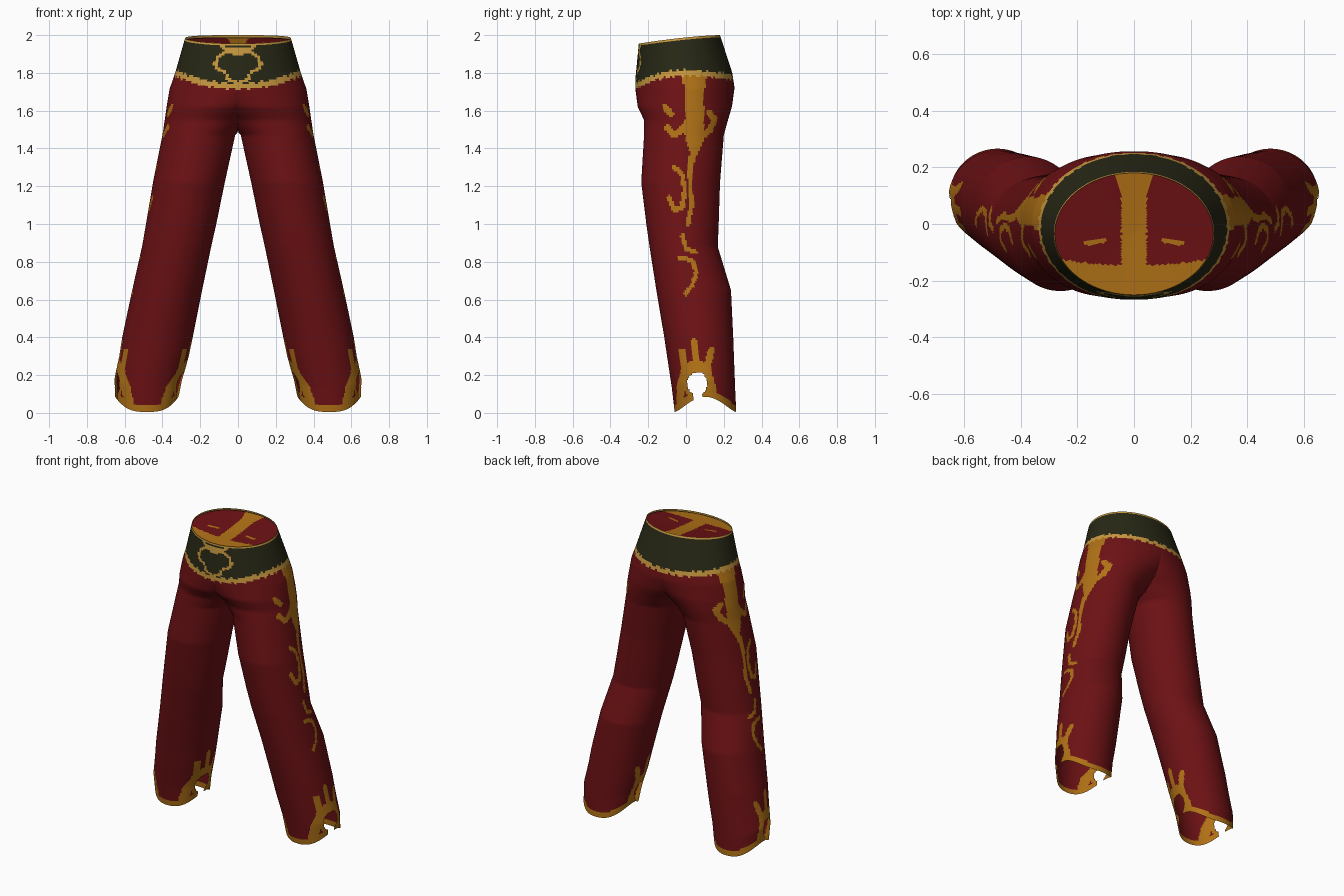
import bpy, bmesh, math
from mathutils import Vector

if "Cube" in bpy.data.objects:
    bpy.data.objects.remove(bpy.data.objects["Cube"])

def material(name, rgb):
    m = bpy.data.materials.new(name)
    m.diffuse_color = (*rgb, 1)
    m.use_nodes = True
    m.node_tree.nodes["Principled BSDF"].inputs["Base Color"].default_value = m.diffuse_color
    return m

MATS = [material("deep red cloth", (0.15, 0.0056, 0.007)),
        material("dark olive belt", (0.021, 0.021, 0.008)),
        material("old gold", (0.43, 0.165, 0.008)),
        material("pale gold trim", (0.58, 0.32, 0.05))]
RED, BELT, GOLD, TRIM = range(4)
N = 128          # points around one leg
STEP = 0.012     # height of one row

# Sections of one half: z, inner x, outer x, front y, back y (x is clamped at the middle seam)
KEYS = [(2.0, -.28, .28, -.25, .18), (1.8, -.335, .335, -.267, .245),
        (1.72, -.33, .362, -.267, .257), (1.62, -.17, .378, -.255, .243),
        (1.55, -.06, .388, -.222, .222), (1.47, .015, .4, -.222, .2),
        (1.22, .07, .45, -.237, .18), (1.0, .115, .487, -.21, .173),
        (.88, .142, .508, -.193, .168), (.65, .19, .56, -.157, .238),
        (.4, .24, .613, -.115, .25), (.13, .295, .655, -.075, .26),
        (0, .315, .65, -.06, .266)]

def section(z):
    for a, b in zip(KEYS, KEYS[1:]):
        if z >= b[0]:
            t = (a[0] - z) / (a[0] - b[0])
            return [p + (q - p) * t for p, q in zip(a, b)]
    return KEYS[-1]

def hem(c):
    return .005 + .08 * abs(c) ** 3

def point(z, ang):
    _, xi, xo, yf, yb = section(z)
    c, s = math.cos(ang), math.sin(ang)
    x = max((xi + xo) / 2 + (xo - xi) / 2 * c, 0)
    if x < 1e-5:
        x = 0
    y = (yf + yb) / 2 + (yb - yf) / 2 * s
    if z > 1.6:      # waist dips at the front
        z -= .045 * ((1 - s) / 2) ** 1.5 * (z - 1.6) / .4
    if z < .3:       # hem rises at the sides
        z = hem(c) + z * (.3 - hem(c)) / .3
    return Vector((x, y, z))

# Painted strokes: (half width, path points)
EMBLEM = [(.009, [(0, 1.925), (.06, 1.925), (.09, 1.95)]),
          (.009, [(0, 1.895), (.04, 1.91), (.08, 1.905), (.11, 1.875), (.125, 1.845), (.1, 1.815),
                  (.07, 1.805), (.05, 1.765), (0, 1.745)])]
SIDE = [(.012, [(.03, 1.37), (.02, 1.25), (.03, 1.1), (.01, 1.0)]),
        (.016, [(-.11, 1.62), (-.08, 1.58)]),
        (.018, [(-.1, 1.51), (-.06, 1.47), (-.02, 1.5), (.02, 1.56)]),
        (.016, [(.08, 1.46), (.13, 1.5), (.15, 1.56), (.12, 1.59)]),
        (.013, [(-.09, 1.14), (-.06, 1.07), (-.02, 1.09), (-.005, 1.18), (-.02, 1.26), (-.06, 1.3)]),
        (.011, [(-.02, .94), (0, .87), (.05, .85)]),
        (.012, [(-.03, .82), (.03, .81), (.055, .75), (.035, .68), (0, .63)])]
CUFF = [(.02, [(-.03, .04), (-.03, .14), (-.005, .23), (-.02, .32)]),
        (.018, [(.15, .04), (.14, .14), (.11, .24), (.135, .33)]),
        (.022, [(0, .24), (.06, .26), (.11, .24)]), (.016, [(.06, .25), (.04, .38)])]

def on_stroke(strokes, u, v):
    p = Vector((u, v))
    for w, pts in strokes:
        for a, b in zip(pts, pts[1:]):
            a, d = Vector(a), Vector(b) - Vector(a)
            t = min(max((p - a).dot(d) / d.length_squared, 0), 1)
            if (p - a - d * t).length < w:
                return True
    return False

def in_notch(y, z, grow=0):
    e = ((y - .06) / (.053 + grow)) ** 2 + ((z - .155) / (.062 + grow)) ** 2
    return e < 1 or (z < .15 and abs(y - .065) < .024 + grow)

def paint(co, ang, row_z):
    x, y, z = co
    c, s = math.cos(ang), math.sin(ang)
    edge = 1.785 - (.07 if s < 0 else .025) * s * s + .005 * math.sin(ang * 40)
    if row_z > 1.982:
        return TRIM
    if z > edge + .03:
        return TRIM if y < 0 and on_stroke(EMBLEM, x, z) else BELT
    if z > edge:
        return TRIM
    if z < .45:
        if z < hem(c) + .04 or (abs(c) > .3 and (in_notch(y, z, .022) or on_stroke(CUFF, y, z))):
            return GOLD
    elif c > .2:
        # tapering side panel
        half = .05 + max(z - 1.7, 0) * .2 if z > 1.45 else .05 * (z - 1.33) / .12
        if abs(y - .045) < half or on_stroke(SIDE, y, z):
            return GOLD
    return RED

def finish(name, bm, mirror):
    me = bpy.data.meshes.new(name)
    bm.to_mesh(me)
    bm.free()
    for m in MATS:
        me.materials.append(m)
    ob = bpy.data.objects.new(name, me)
    bpy.context.collection.objects.link(ob)
    for p in me.polygons:
        p.use_smooth = True
    if mirror:
        mod = ob.modifiers.new("mirror", "MIRROR")
        mod.use_mirror_merge = True
        mod.merge_threshold = .0005

# Trousers: one half as a tube with an open middle seam, then mirrored
bm = bmesh.new()
rows = int(2 / STEP)
zs = [2 - 2 * i / rows for i in range(rows + 1)]
angs = [2 * math.pi * j / N for j in range(N)]
grid = [[bm.verts.new(point(max(z, 0), a)) for a in angs] for z in zs]
for i in range(rows):
    for j in range(N):
        k = (j + 1) % N
        vs = [grid[i][j], grid[i + 1][j], grid[i + 1][k], grid[i][k]]
        if all(v.co.x == 0 for v in vs):
            continue
        mid = sum((v.co for v in vs), Vector()) / 4
        ang = angs[j] + math.pi / N
        if mid.z < .3 and abs(math.cos(ang)) > .3 and in_notch(mid.y, mid.z):
            continue
        f = bm.faces.new(vs)
        f.material_index = paint(mid, ang, (zs[i] + zs[i + 1]) / 2)
bmesh.ops.delete(bm, geom=[v for v in bm.verts if not v.link_faces], context="VERTS")
finish("trousers", bm, True)

# Lining that closes the waist just under the rim
bm = bmesh.new()
RINGS = 28
centre = Vector((0, -.035, 1.955))
rim = [point(1.985, a) for a in angs if math.cos(a) > -1e-6]
rim.sort(key=lambda p: p.y)
rings = [[bm.verts.new(centre.lerp(p, r / RINGS)) for p in rim] for r in range(1, RINGS + 1)]
hub = bm.verts.new(centre)
def lining_colour(co):
    x, y = co.x, co.y
    strip = .045 + max(y - .09, 0) * .3
    front = -.145 + .12 * max(x - .1, 0)
    swirl = abs(y + .065 + .15 * (x - .15)) < .008 and .1 < x < .18
    return GOLD if x < strip or y < front or swirl else RED
for j in range(len(rim) - 1):
    quads = [[hub, rings[0][j], rings[0][j + 1]]]
    quads += [[a[j], b[j], b[j + 1], a[j + 1]] for a, b in zip(rings, rings[1:])]
    for q in quads:
        f = bm.faces.new(q)
        f.material_index = lining_colour(f.calc_center_median())
finish("waist_lining", bm, True)
